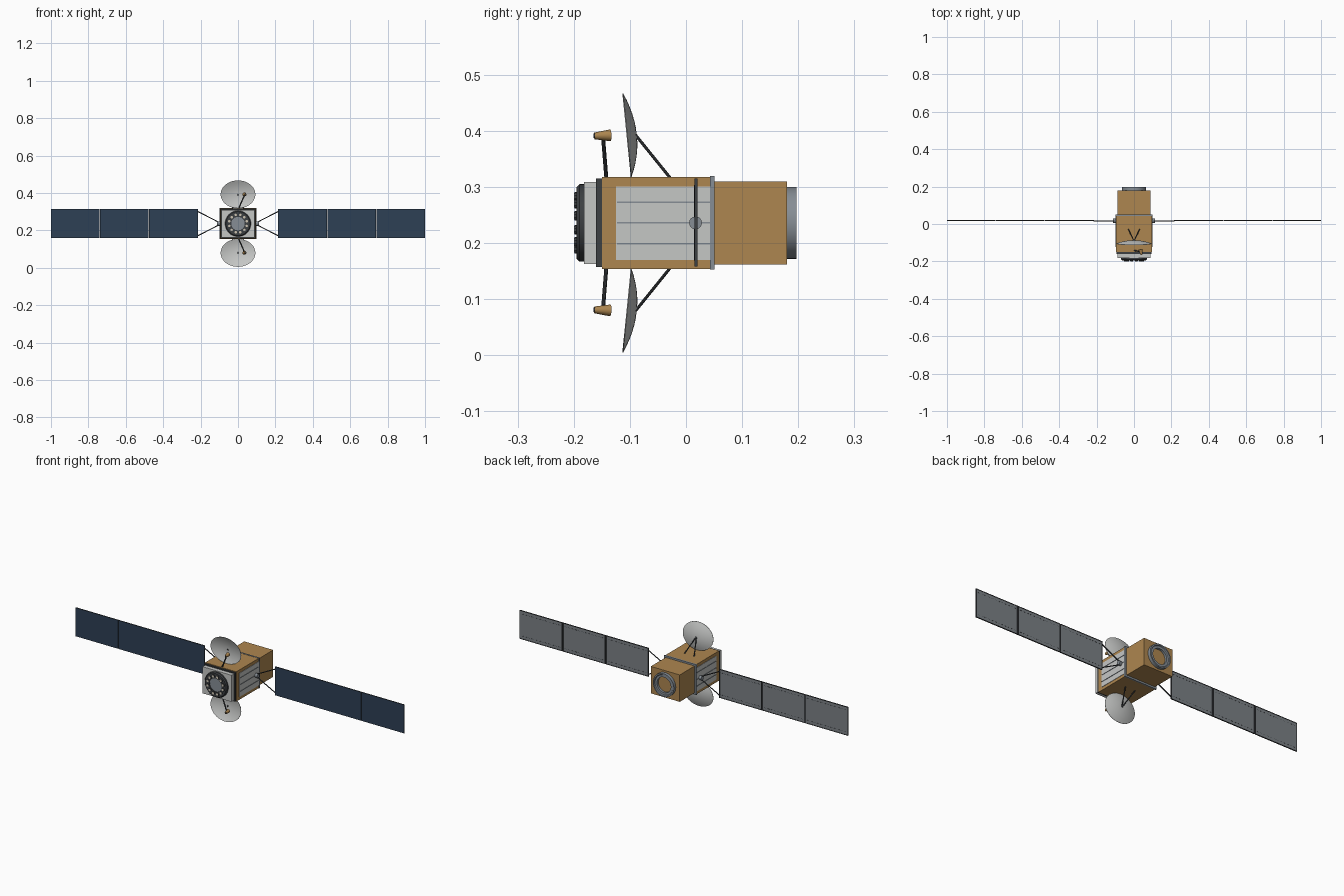
import bpy, bmesh, math
from mathutils import Vector, Matrix

if "Cube" in bpy.data.objects:
    bpy.data.objects.remove(bpy.data.objects["Cube"], do_unlink=True)

CZ = 0.236      # height of the main axis
ARRAY_Y = 0.017


def material(name, r, g, b):
    m = bpy.data.materials.new(name)
    m.use_nodes = True
    m.diffuse_color = (r, g, b, 1)
    m.node_tree.nodes["Principled BSDF"].inputs["Base Color"].default_value = (r, g, b, 1)
    return m


gold = material("gold foil", 0.42, 0.24, 0.08)
light = material("light grey", 0.56, 0.57, 0.56)
grey = material("mid grey", 0.24, 0.27, 0.30)
dark = material("dark grey", 0.045, 0.05, 0.055)
navy = material("navy cells", 0.027, 0.05, 0.09)
back_grey = material("panel back grey", 0.20, 0.22, 0.24)
cream = material("cream", 0.62, 0.56, 0.45)


def finish(name, bm, *mats):
    bmesh.ops.recalc_face_normals(bm, faces=bm.faces)
    me = bpy.data.meshes.new(name)
    bm.to_mesh(me)
    bm.free()
    for m in mats:
        me.materials.append(m)
    ob = bpy.data.objects.new(name, me)
    bpy.context.collection.objects.link(ob)
    return ob


def smooth(ob):
    bpy.ops.object.select_all(action="DESELECT")
    ob.select_set(True)
    bpy.context.view_layer.objects.active = ob
    bpy.ops.object.shade_smooth_by_angle(angle=math.radians(35))


def box(name, x, y, z, *mats):
    """Box from (low, high) ranges on each axis."""
    bm = bmesh.new()
    bmesh.ops.create_cube(bm, size=1)
    for v in bm.verts:
        v.co = [r[0] if c < 0 else r[1] for c, r in zip(v.co, (x, y, z))]
    return finish(name, bm, *mats)


def centred_box(name, half_x, y, half_z, mat):
    return box(name, (-half_x, half_x), y, (CZ - half_z, CZ + half_z), mat)


def rod(name, a, b, r1, mat, r2=None, sides=10):
    """Round bar or cone between two points."""
    a, b = Vector(a), Vector(b)
    turn = (b - a).to_track_quat("Z", "Y").to_matrix().to_4x4()
    bm = bmesh.new()
    bmesh.ops.create_cone(bm, cap_ends=True, segments=sides, radius1=r1,
                          radius2=r1 if r2 is None else r2, depth=(b - a).length,
                          matrix=Matrix.Translation((a + b) / 2) @ turn)
    ob = finish(name, bm, mat)
    smooth(ob)
    return ob


def lathe(name, profile, mat, sides=40):
    """Spin closed (radius, y) points around the main axis."""
    bm = bmesh.new()
    rings = []
    for i in range(sides):
        t = 2 * math.pi * i / sides
        rings.append([bm.verts.new((r * math.cos(t), y, CZ + r * math.sin(t))) for r, y in profile])
    n = len(profile)
    for i in range(sides):
        p, q = rings[i], rings[(i + 1) % sides]
        for j in range(n):
            k = (j + 1) % n
            bm.faces.new((p[j], p[k], q[k], q[j]))
    ob = finish(name, bm, mat)
    smooth(ob)
    return ob


# Body, from front to back
centred_box("front_deck", 0.088, (-0.182, -0.16), 0.073, light)
centred_box("front_frame", 0.094, (-0.16, -0.15), 0.079, dark)
centred_box("main_body", 0.095, (-0.15, 0.045), 0.082, gold)
centred_box("body_collar", 0.098, (0.043, 0.051), 0.0835, grey)
centred_box("rear_body", 0.088, (0.05, 0.18), 0.074, gold)
lathe("rear_ring", [(0.042, 0.179), (0.064, 0.179), (0.064, 0.197), (0.057, 0.197),
                    (0.054, 0.192), (0.042, 0.192)], grey)

# Front antenna cluster
lathe("front_ring", [(0.036, -0.181), (0.069, -0.181), (0.069, -0.190), (0.064, -0.195),
                     (0.036, -0.195)], dark)
rod("front_disc", (0, -0.181, CZ), (0, -0.193, CZ), 0.037, grey, sides=32)
for i in range(12):
    t = 2 * math.pi * (i + 0.5) / 12
    x, z = 0.048 * math.cos(t), CZ + 0.048 * math.sin(t)
    rod("front_nozzle", (x, -0.193, z), (x, -0.199, z), 0.0085, dark)
    rod("nozzle_face", (x, -0.199, z), (x, -0.1995, z), 0.0068, cream)


def dish(name, up):
    """Elliptical shallow bowl, opening forward and leaning."""
    depth, rings, sides = 0.017, 6, 40
    bm = bmesh.new()
    layers = []
    for offset in (0, 0.0015):
        rows = []
        for i in range(1, rings + 1):
            f = i / rings
            row = []
            for j in range(sides):
                t = 2 * math.pi * j / sides
                s = f * math.sin(t)
                row.append(bm.verts.new((0.093 * f * math.cos(t),
                                         -0.1045 - 0.0075 * s + depth * (1 - f * f) - offset,
                                         CZ + up * (0.1565 + 0.0745 * s))))
            rows.append(row)
        bm.faces.new(rows[0])
        for a, b in zip(rows, rows[1:]):
            for j in range(sides):
                k = (j + 1) % sides
                bm.faces.new((a[j], a[k], b[k], b[j]))
        layers.append(rows[-1])
    for j in range(sides):
        k = (j + 1) % sides
        bm.faces.new((layers[0][j], layers[0][k], layers[1][k], layers[1][j]))
    smooth(finish(name, bm, light))


# Dishes with their struts and feeds, above and below
for up, place in ((1, "upper"), (-1, "lower")):
    dish(place + "_dish", up)
    for s in (-1, 1):
        rod(place + "_dish_strut", (s * 0.03, -0.028, CZ + up * 0.08),
            (0, -0.091, CZ + up * 0.158), 0.0028, dark)
    feed_z = CZ + up * 0.155
    rod(place + "_feed_arm", (0.003, -0.142, CZ + up * 0.08), (0.036, -0.148, feed_z), 0.0035, dark)
    rod(place + "_feed_horn", (0.040, -0.163, feed_z), (0.034, -0.135, feed_z + up * 0.001),
        0.006, gold, 0.0105, 16)
    rod(place + "_feed_cap", (0.040, -0.1645, feed_z), (0.040, -0.162, feed_z), 0.004, dark)


def span(side, a, b):
    return tuple(sorted((side * a, side * b)))


# Solar arrays and side radiators, mirrored
LOW, HIGH = 0.158, 0.315
for side, place in ((1, "left"), (-1, "right")):
    box(place + "_radiator", span(side, 0.094, 0.097), (-0.125, 0.044), (0.17, 0.301), light)
    for z in (0.199, CZ, 0.273):
        box(place + "_heat_pipe", span(side, 0.096, 0.099), (-0.123, 0.043),
            (z - 0.0015, z + 0.0015), grey)
    rod(place + "_array_hub", (side * 0.094, ARRAY_Y, CZ), (side * 0.112, ARRAY_Y, CZ),
        0.0115, grey, sides=16)
    for s in (-1, 1):
        rod(place + "_yoke", (side * 0.104, ARRAY_Y, CZ + s * 0.008),
            (side * 0.217, ARRAY_Y, CZ + s * 0.066), 0.0027, dark)
    for i in range(3):
        start = 0.215 + i * 0.2625
        end = start + 0.26
        # Cells on the front, grey on the back, dark rims
        panel = box(place + "_solar_panel", span(side, start, end),
                    (ARRAY_Y - 0.002, ARRAY_Y + 0.002), (LOW, HIGH), navy, back_grey, dark)
        for f in panel.data.polygons:
            f.material_index = 0 if f.normal.y < -0.5 else 1 if f.normal.y > 0.5 else 2
        back = (ARRAY_Y + 0.0015, ARRAY_Y + 0.0035)
        for edge in (start, end - 0.004):
            box(place + "_panel_end_rib", span(side, edge, edge + 0.004), back, (LOW, HIGH), dark)
        for z in (LOW, HIGH - 0.003):
            box(place + "_panel_edge_rib", span(side, start, end), back, (z, z + 0.003), dark)
        # Stitched wiring on the back
        for z in (LOW + 0.018, HIGH - 0.018):
            for k in range(12):
                x = start + 0.01 + k * 0.0205
                box(place + "_wiring", span(side, x, x + 0.012), (ARRAY_Y + 0.0015, ARRAY_Y + 0.0025),
                    (z - 0.0008, z + 0.0008), dark)
